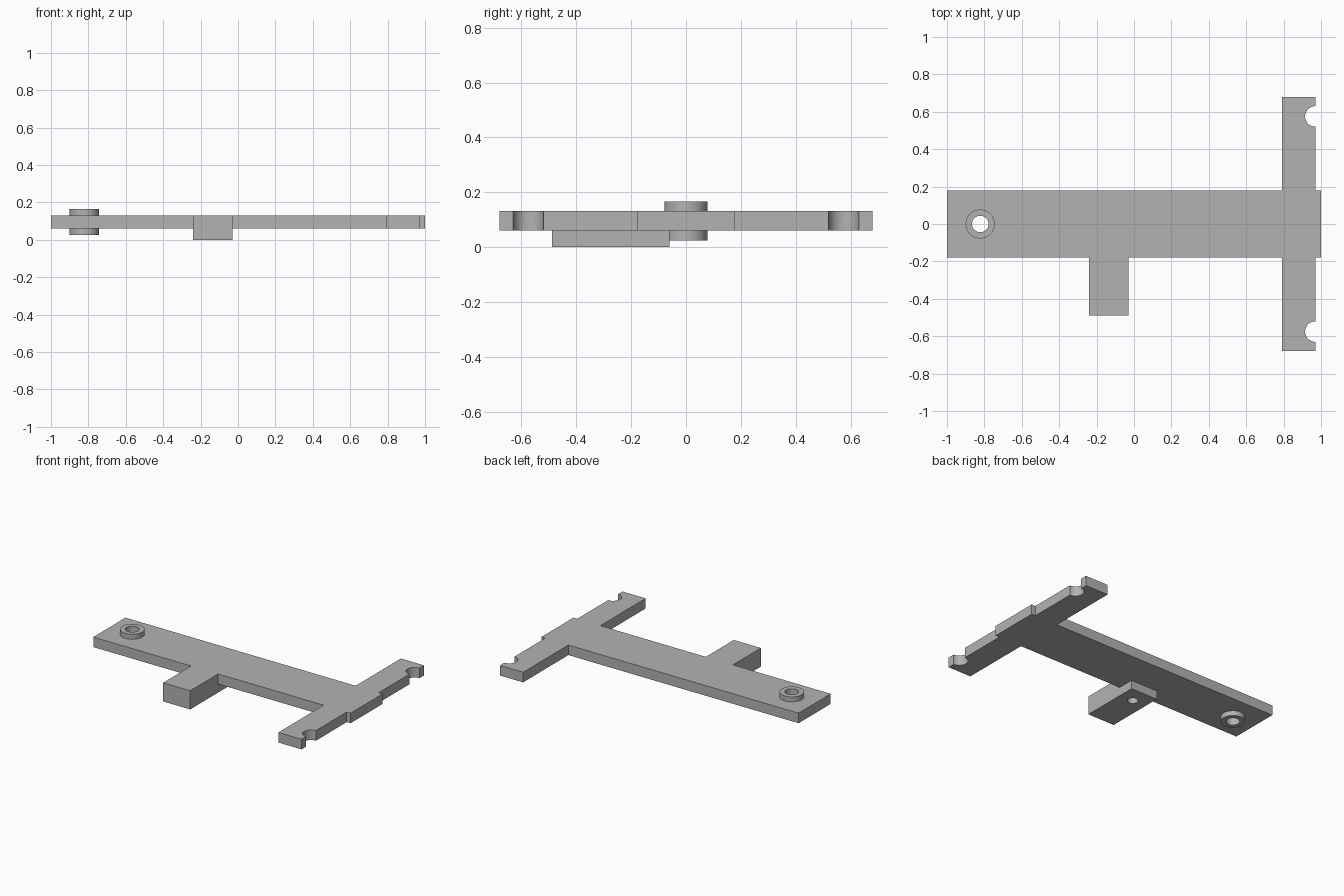
import bpy
import bmesh
from math import cos, sin, pi, radians
from mathutils import Vector

cube = bpy.data.objects.get("Cube")
if cube:
    bpy.data.objects.remove(cube, do_unlink=True)

grey = bpy.data.materials.new("plain grey")
grey.use_nodes = True
grey.diffuse_color = (0.45, 0.45, 0.45, 1)
grey.node_tree.nodes["Principled BSDF"].inputs["Base Color"].default_value = (0.45, 0.45, 0.45, 1)

BOTTOM, TOP = 0.06, 0.131          # plate faces
HALF_WIDTH, ARM_REACH = 0.178, 0.68


def finish(name, bm):
    bmesh.ops.recalc_face_normals(bm, faces=bm.faces)
    mesh = bpy.data.meshes.new(name)
    bm.to_mesh(mesh)
    bm.free()
    mesh.materials.append(grey)
    obj = bpy.data.objects.new(name, mesh)
    bpy.context.collection.objects.link(obj)
    return obj


def prism(name, outline, along):
    """Extrude a closed outline along a vector."""
    bm = bmesh.new()
    face = bm.faces.new([bm.verts.new(p) for p in outline])
    new = bmesh.ops.extrude_face_region(bm, geom=[face])["geom"]
    bmesh.ops.translate(bm, vec=Vector(along),
                        verts=[g for g in new if isinstance(g, bmesh.types.BMVert)])
    return finish(name, bm)


def circle(x, y, z, r, steps=48):
    return [(x + r * cos(2 * pi * i / steps), y + r * sin(2 * pi * i / steps), z)
            for i in range(steps)]


def drill(target, x, y, r, z0, z1):
    """Cut a round hole and discard the cutter."""
    cutter = prism("hole_cutter", circle(x, y, z0, r), (0, 0, z1 - z0))
    cutter.hide_render = True
    mod = target.modifiers.new("hole", "BOOLEAN")
    mod.operation, mod.solver, mod.object = "DIFFERENCE", "EXACT", cutter
    bpy.context.view_layer.objects.active = target
    bpy.ops.object.modifier_apply(modifier=mod.name)
    bpy.data.objects.remove(cutter, do_unlink=True)


# T-shaped plate with a half-round notch in each arm
arm_in, arm_out = 0.79, 0.97
notch_y, notch_r = 0.575, 0.055
half = [(1, HALF_WIDTH), (arm_out, HALF_WIDTH)]
for i in range(25):
    a = -pi / 2 - pi * i / 24
    half.append((arm_out + notch_r * cos(a), notch_y + notch_r * sin(a)))
half += [(arm_out, ARM_REACH), (arm_in, ARM_REACH), (arm_in, HALF_WIDTH), (-1, HALF_WIDTH)]
outline = half + [(x, -y) for x, y in reversed(half)]
plate = prism("t_plate", [(x, y, BOTTOM) for x, y in outline], (0, 0, TOP - BOTTOM))

# Hollow bushing through the plate
bush_x, bush_r, bore_r = -0.822, 0.078, 0.044
drill(plate, bush_x, 0, 0.06, 0, 0.2)
bushing = prism("bushing", circle(bush_x, 0, 0.025, bush_r), (0, 0, 0.141))
drill(bushing, bush_x, 0, bore_r, -0.1, 0.3)

# Side block: flush with the plate top and stepped beneath it
front, step, back = -0.488, -HALF_WIDTH, -0.06
left, right = -0.03, -0.24
profile = [(front, 0), (back, 0), (back, BOTTOM), (step, BOTTOM), (step, TOP), (front, TOP)]
block = prism("side_block", [(right, y, z) for y, z in profile], (left - right, 0, 0))
drill(block, (left + right) / 2, -0.174, 0.034, -0.1, 0.055)

# Smooth round walls, keep corners sharp
for obj in (plate, bushing, block):
    bpy.ops.object.select_all(action="DESELECT")
    obj.select_set(True)
    bpy.context.view_layer.objects.active = obj
    bpy.ops.object.shade_smooth_by_angle(angle=radians(30))
